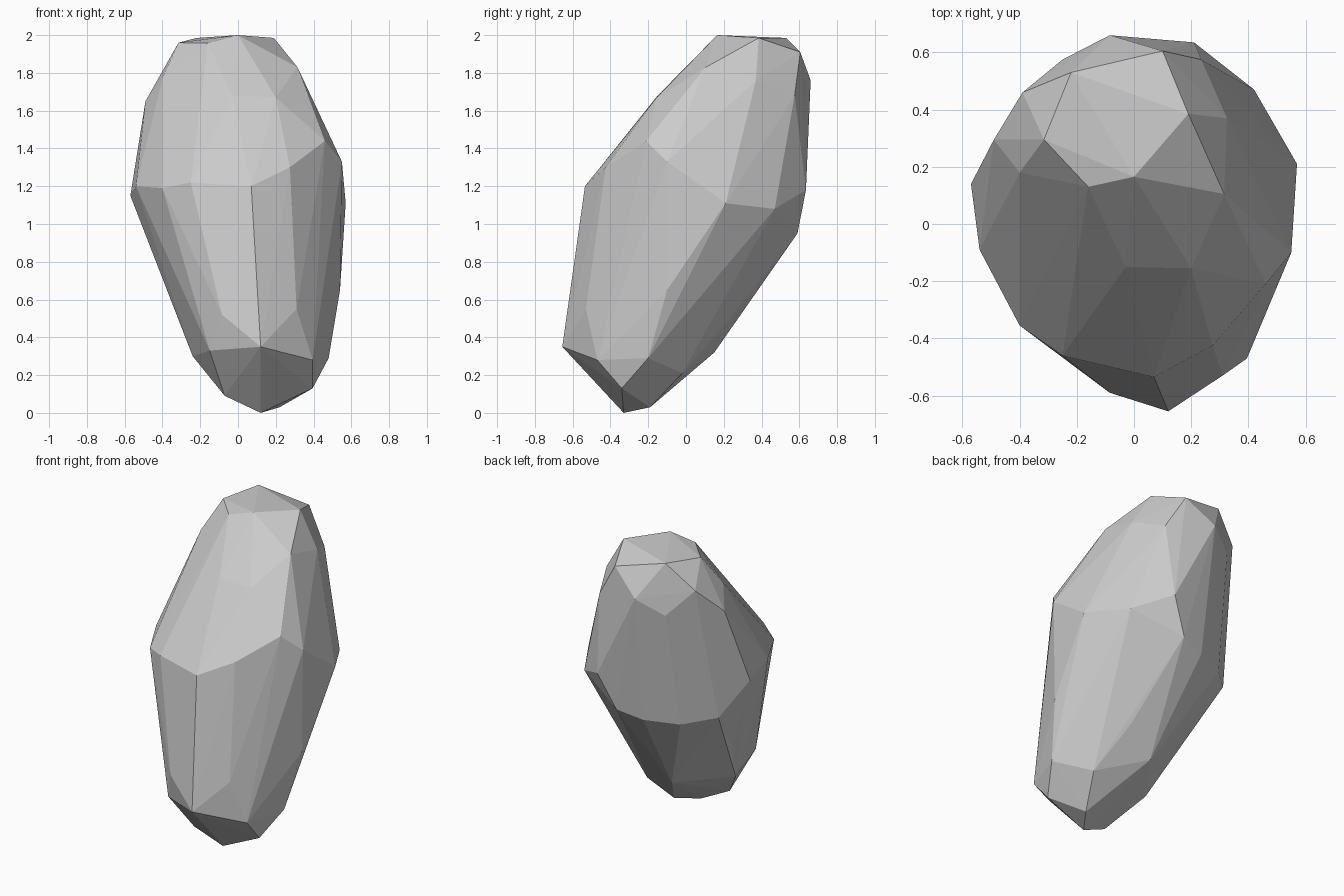
import bpy, bmesh
from mathutils import Vector
from mathutils.geometry import closest_point_on_tri

# Leaning faceted boulder, described by a few cross-section rings
crown = [(0, .165, 2), (.19, .385, 1.985), (.1, .605, 1.91), (-.22, .53, 1.985),
         (-.315, .295, 1.96), (-.16, .13, 1.957)]
shoulder = [(.315, .105, 1.83), (.325, .37, 1.76), (.235, .575, 1.68), (-.085, .66, 1.76),
            (-.25, .575, 1.66), (-.39, .46, 1.82), (-.49, .295, 1.65), (-.4, .18, 1.77),
            (-.03, -.15, 1.68), (.2, -.155, 1.67), (.46, -.21, 1.44)]
waist = [(.57, .21, 1.11), (.42, .47, 1.08), (.21, .635, 1.18), (.1, .59, .95),
         (-.07, .55, .91), (-.28, .46, .9), (-.45, .3, .93), (-.57, .14, 1.15),
         (-.54, -.09, 1.2), (-.4, -.355, 1.19), (-.25, -.46, 1.22), (.07, -.535, 1.2),
         (.275, -.425, 1.3), (.55, -.1, 1.33)]
foot = [(.54, -.1, .65), (.2, .21, .47), (0, .15, .32), (-.34, 0, .6), (-.15, -.52, .33),
        (-.085, -.59, .52), (.12, -.655, .35), (.31, -.53, .55), (.395, -.47, .28),
        (.48, -.2, .29), (.3, -.02, .21)]
base = [(.395, -.34, .13), (.22, -.19, .03), (-.24, -.18, .3), (-.07, -.36, .09), (.12, -.33, 0)]

# Convex body
bm = bmesh.new()
for p in crown + shoulder + waist + foot + base:
    bm.verts.new(p)
bmesh.ops.convex_hull(bm, input=bm.verts[:])
inner = [v.co.copy() for v in bm.verts if not v.link_faces]
bmesh.ops.delete(bm, geom=[v for v in bm.verts if not v.link_faces], context='VERTS')

# Shallow dents where a ring point lies inside the hull
for p in inner:
    def gap(f):
        return (closest_point_on_tri(p, *[v.co for v in f.verts]) - p).length
    face = min(bm.faces, key=gap)
    if gap(face) < .08:
        new = bmesh.ops.poke(bm, faces=[face])['verts'][0]
        new.co = p
bmesh.ops.recalc_face_normals(bm, faces=bm.faces[:])

mesh = bpy.data.meshes.new("boulder")
bm.to_mesh(mesh)
bm.free()
rock = bpy.data.objects.new("boulder", mesh)
bpy.context.collection.objects.link(rock)
